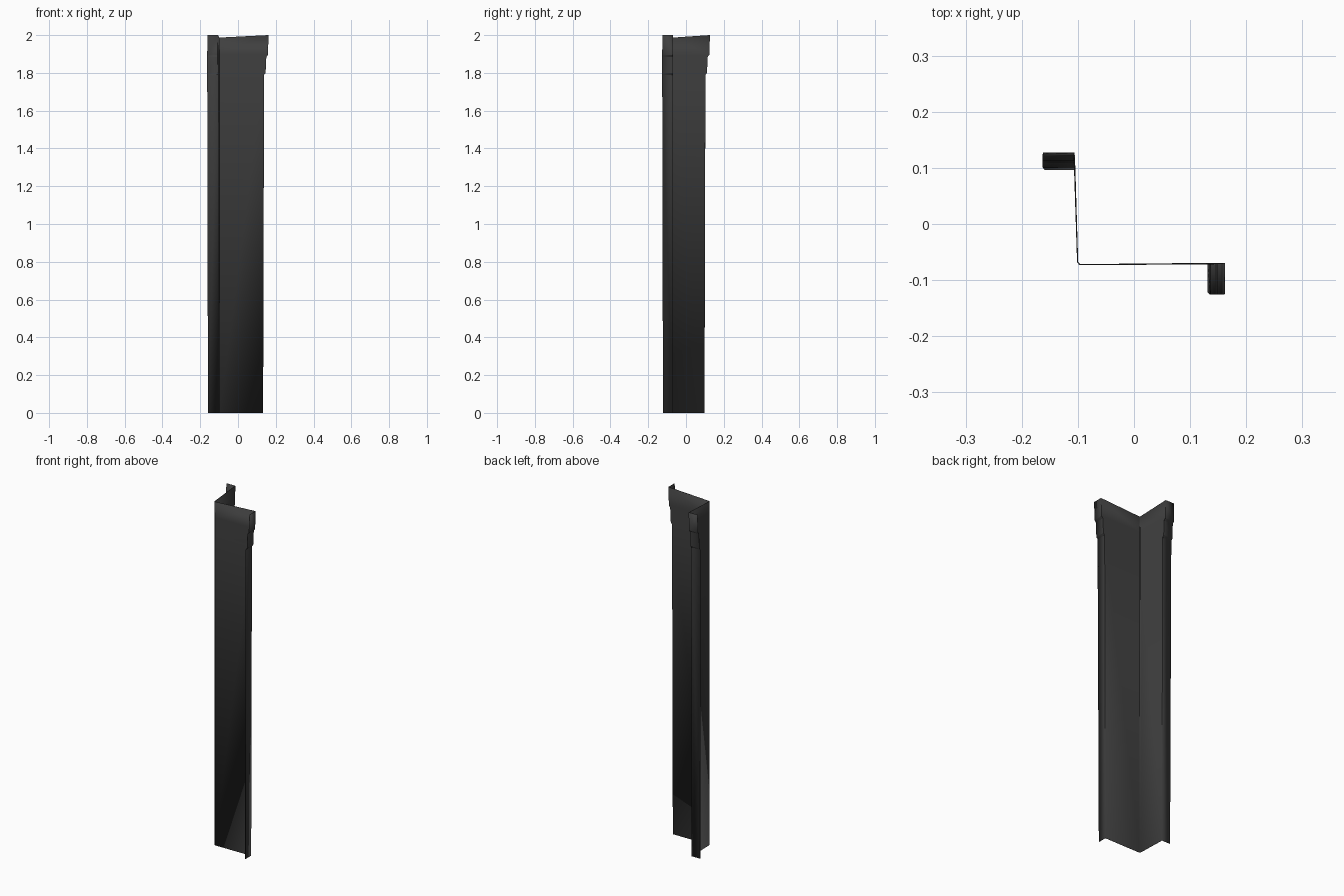
import bpy, bmesh

cube = bpy.data.objects.get("Cube")
if cube:
    bpy.data.objects.remove(cube, do_unlink=True)

# Dark painted metal
metal = bpy.data.materials.new("dark grey metal")
metal.use_nodes = True
grey = (0.05, 0.05, 0.05, 1)
metal.diffuse_color = grey
metal.node_tree.nodes["Principled BSDF"].inputs["Base Color"].default_value = grey

# Levels of the strip: height, reach of the panels, edge of the flanges
levels = [
    (0.0, 0.132, 0.159),
    (1.79, 0.137, 0.163),
    (1.80, 0.145, 0.163),
    (1.885, 0.149, 0.163),
    (1.895, 0.157, 0.163),
    (2.0, 0.161, 0.162),
]


def section(z, reach, edge):
    """Back flange, side panel, rounded corner, front panel, right flange."""
    back = reach - 0.035
    dip = 0.013 if z == 2.0 else 0.0    # top edge drops towards the corner
    lean = -0.072 - 0.036 * (back + 0.073) - 0.0275
    return [
        (-edge, back, z),
        (lean, back, z),
        (-0.1005, -0.068, z - dip),
        (-0.0965, -0.0725, z - dip),
        (reach, -0.0705, z),
        (reach, -edge + 0.037, z),
    ]


# Bent sheet lofted through the levels
bm = bmesh.new()
rows = [[bm.verts.new(p) for p in section(*level)] for level in levels]
for low, high in zip(rows, rows[1:]):
    for i in range(len(low) - 1):
        bm.faces.new((low[i], low[i + 1], high[i + 1], high[i]))
bmesh.ops.recalc_face_normals(bm, faces=bm.faces)
mesh = bpy.data.meshes.new("corner_trim")
bm.to_mesh(mesh)
bm.free()
mesh.materials.append(metal)

trim = bpy.data.objects.new("corner_trim", mesh)
bpy.context.collection.objects.link(trim)

# Sheet thickness
sheet = trim.modifiers.new("sheet_thickness", "SOLIDIFY")
sheet.thickness = 0.002
sheet.offset = 0
sheet.use_even_offset = True

bpy.context.view_layer.objects.active = trim
trim.select_set(True)
bpy.ops.object.shade_smooth_by_angle(angle=0.4)
